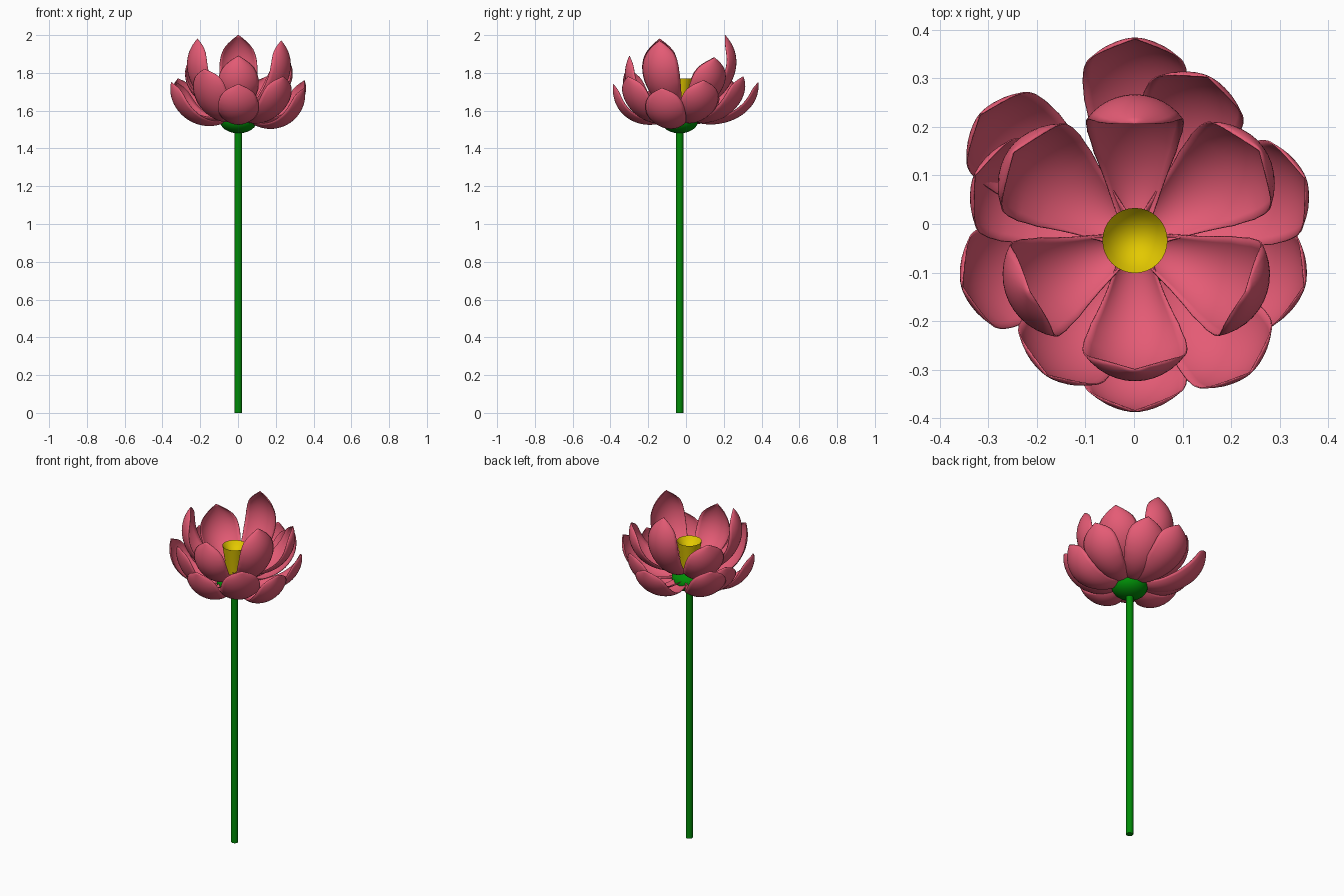
import bpy
import bmesh
import math
from mathutils import Vector

old = bpy.data.objects.get("Cube")
if old:
    bpy.data.objects.remove(old, do_unlink=True)

AXIS = Vector((0.002, -0.034, 0))


def material(name, rgb):
    mat = bpy.data.materials.new(name)
    mat.use_nodes = True
    mat.diffuse_color = (*rgb, 1)
    mat.node_tree.nodes["Principled BSDF"].inputs["Base Color"].default_value = (*rgb, 1)
    return mat


PINK = material("petal pink", (0.78, 0.105, 0.178))
GREEN = material("stem green", (0.0, 0.26, 0.002))
YELLOW = material("pod yellow", (0.77, 0.58, 0.0))


def finish(name, bm, mat, angle=40):
    bmesh.ops.recalc_face_normals(bm, faces=bm.faces)
    mesh = bpy.data.meshes.new(name)
    bm.to_mesh(mesh)
    bm.free()
    mesh.materials.append(mat)
    obj = bpy.data.objects.new(name, mesh)
    bpy.context.collection.objects.link(obj)
    obj.location = AXIS
    bpy.ops.object.select_all(action="DESELECT")
    obj.select_set(True)
    bpy.context.view_layer.objects.active = obj
    bpy.ops.object.shade_smooth_by_angle(angle=math.radians(angle))
    return obj


def lathe(name, profile, mat, steps=32):
    bm = bmesh.new()
    verts = [bm.verts.new((r, 0, z)) for r, z in profile]
    edges = [bm.edges.new(pair) for pair in zip(verts, verts[1:])]
    bmesh.ops.spin(bm, geom=verts + edges, cent=(0, 0, 0), axis=(0, 0, 1),
                   angle=math.tau, steps=steps)
    bmesh.ops.remove_doubles(bm, verts=bm.verts, dist=0.0002)
    return finish(name, bm, mat)


# Stem, receptacle and seed pod
lathe("stem", [(0, 0), (0.0195, 0), (0.0195, 1.52), (0, 1.52)], GREEN, 16)
dome = [(0.098 * math.sin(math.pi * i / 12), 1.545 - 0.065 * math.cos(math.pi * i / 12))
        for i in range(13)]
lathe("receptacle", dome, GREEN)
lathe("seed_pod", [(0, 1.58), (0.04, 1.58), (0.05, 1.66), (0.059, 1.72), (0.067, 1.77),
                   (0.054, 1.75), (0.036, 1.734), (0.018, 1.725), (0, 1.722)], YELLOW)

# Petal outline: position along the spine and relative half width
OUTLINE = [(0, 0.3), (0.2, 0.56), (0.4, 0.84), (0.55, 0.97), (0.66, 1), (0.76, 0.98),
           (0.84, 0.91), (0.9, 0.78), (0.94, 0.61), (0.97, 0.38), (0.985, 0.18), (1, 0.01)]


def half_width(t):
    for (a, wa), (b, wb) in zip(OUTLINE, OUTLINE[1:]):
        if t <= b:
            return wa + (wb - wa) * (t - a) / (b - a)
    return 0.01


def petal(name, azimuth, spine, width, cup):
    """Cupped sheet swept along a cubic curve of (radius, height) points."""
    p = [Vector(q) for q in spine]
    az = math.radians(azimuth)
    out = Vector((math.cos(az), math.sin(az), 0))
    side = Vector((-math.sin(az), math.cos(az), 0))
    up = Vector((0, 0, 1))
    rows, cols = 40, 12
    bm = bmesh.new()
    grid = []
    for i in range(rows + 1):
        t = i / rows
        u = 1 - t
        pos = p[0] * u**3 + p[1] * 3 * u * u * t + p[2] * 3 * u * t * t + p[3] * t**3
        tan = ((p[1] - p[0]) * u * u + (p[2] - p[1]) * 2 * u * t + (p[3] - p[2]) * t * t)
        tan.normalize()
        inward = out * -tan.y + up * tan.x
        w = width * half_width(t)
        row = []
        for j in range(cols + 1):
            a = cup * (2 * j / cols - 1)
            row.append(bm.verts.new(out * pos.x + up * pos.y
                                    + side * w * math.sin(a) / math.sin(cup)
                                    + inward * w * (1 - math.cos(a)) / math.sin(cup)))
        grid.append(row)
    for lower, upper in zip(grid, grid[1:]):
        for j in range(cols):
            bm.faces.new((lower[j], lower[j + 1], upper[j + 1], upper[j]))
    obj = finish(name, bm, PINK, 60)
    solid = obj.modifiers.new("thickness", "SOLIDIFY")
    solid.thickness = 0.003
    solid.offset = 0


# Inner petals: azimuth, tip radius, tip height, extra bulge, half width
inner = [(90, 0.24, 2.0, 0.175, 0.1), (-25, 0.25, 1.97, 0.135, 0.107),
         (206, 0.24, 1.98, 0.145, 0.107), (270, 0.265, 1.89, 0.09, 0.107),
         (36, 0.315, 1.88, 0.06, 0.112), (144, 0.308, 1.88, 0.06, 0.112)]
for n, (az, r, z, bulge, w) in enumerate(inner):
    petal(f"inner_petal_{n + 1}", az,
          [(0.03, 1.615), (0.16, 1.56), (r + bulge, z - 0.19), (r, z)], w, 0.95)

# Outer petals: azimuth, tip radius, tip height, height of the sagging base
outer = [(90, 0.415, 1.75, 1.47), (66, 0.368, 1.78, 1.48), (20, 0.372, 1.76, 1.48),
         (-15, 0.36, 1.72, 1.43), (-49, 0.36, 1.78, 1.47), (270, 0.35, 1.74, 1.47),
         (237, 0.33, 1.82, 1.48), (195, 0.367, 1.75, 1.45), (158, 0.355, 1.75, 1.5),
         (141, 0.41, 1.77, 1.47)]
for n, (az, r, z, sag) in enumerate(outer):
    petal(f"outer_petal_{n + 1}", az,
          [(0.03, 1.565), (0.18, sag), (r + 0.02, z - 0.18), (r, z)], 0.107, 0.75)
